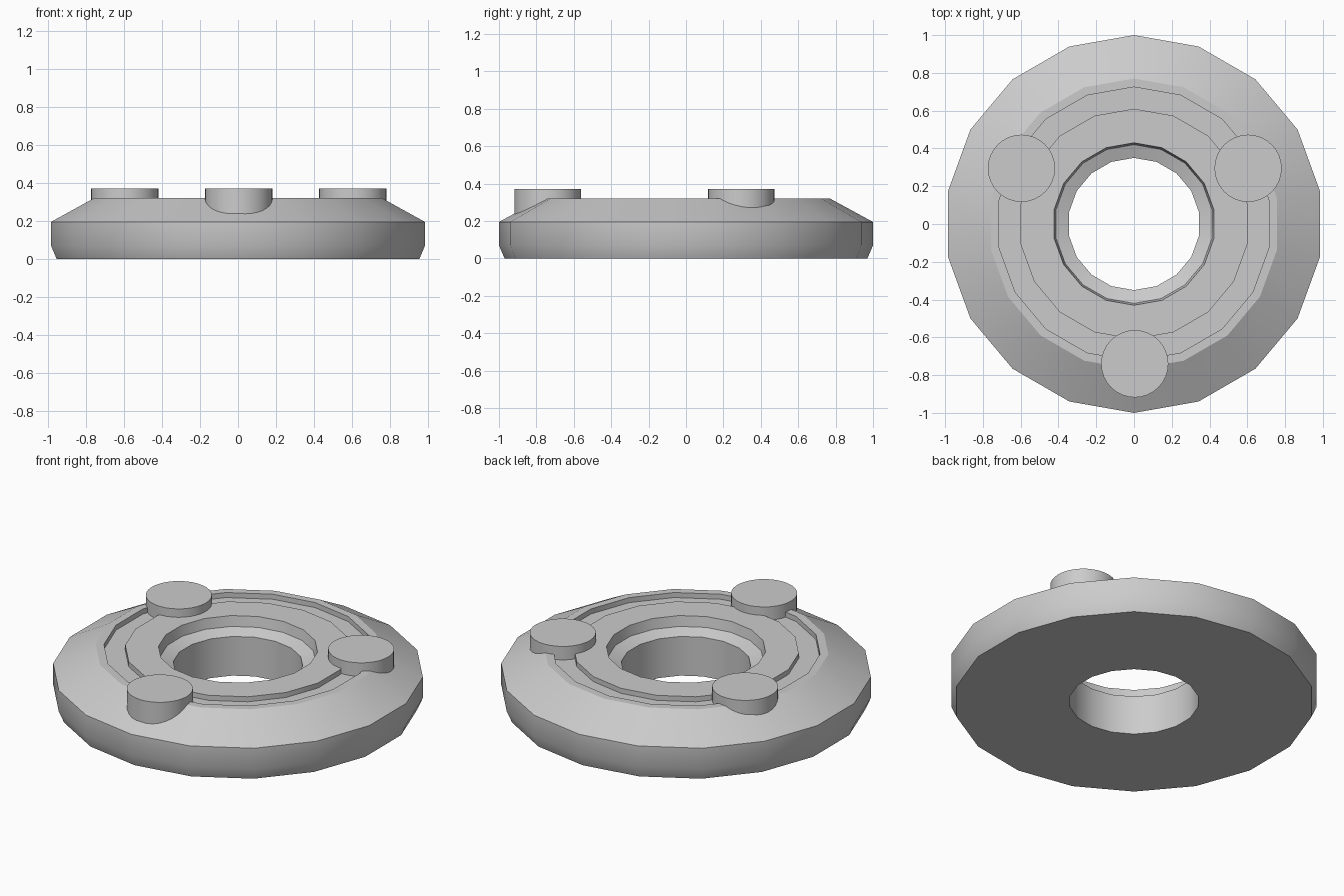
import bpy
import bmesh
from math import sin, cos, pi, radians

cube = bpy.data.objects.get("Cube")
if cube:
    bpy.data.objects.remove(cube, do_unlink=True)

GREY = (0.6, 0.6, 0.6, 1.0)
grey = bpy.data.materials.new("light_grey")
grey.use_nodes = True
grey.diffuse_color = GREY
grey.node_tree.nodes["Principled BSDF"].inputs["Base Color"].default_value = GREY


def finish(name, bm):
    """Turn a bmesh into a smooth-shaded grey object with sharp corners."""
    bmesh.ops.recalc_face_normals(bm, faces=bm.faces)
    mesh = bpy.data.meshes.new(name)
    bm.to_mesh(mesh)
    bm.free()
    mesh.materials.append(grey)
    obj = bpy.data.objects.new(name, mesh)
    bpy.context.collection.objects.link(obj)
    bpy.ops.object.select_all(action='DESELECT')
    obj.select_set(True)
    bpy.context.view_layer.objects.active = obj
    bpy.ops.object.shade_smooth_by_angle(angle=radians(25))
    return obj


def lathe(name, profile, sides):
    """Revolve a closed (radius, height) profile, with a corner on the y axis."""
    bm = bmesh.new()
    rings = []
    for r, z in profile:
        angles = [pi / 2 + 2 * pi * i / sides for i in range(sides)]
        rings.append([bm.verts.new((r * cos(a), r * sin(a), z)) for a in angles])
    for k, ring in enumerate(rings):
        upper = rings[(k + 1) % len(rings)]
        for i in range(sides):
            j = (i + 1) % sides
            bm.faces.new((ring[i], ring[j], upper[j], upper[i]))
    return finish(name, bm)


# Ring body: chamfered rim, shallow groove on top, stepped centre hole
lathe("ring_body", [
    (0.35, 0), (0.97, 0), (1.0, 0.07), (1.0, 0.195), (0.77, 0.32),
    (0.725, 0.32), (0.725, 0.29), (0.61, 0.29), (0.61, 0.32),
    (0.43, 0.32), (0.42, 0.26), (0.35, 0.233),
], 18)

# Three round studs standing over the groove
STUDS = {"front_stud": (0.004, -0.74), "left_stud": (0.604, 0.295),
         "right_stud": (-0.596, 0.295)}
for name, (x, y) in STUDS.items():
    bm = bmesh.new()
    bmesh.ops.create_cone(bm, cap_ends=True, segments=32,
                          radius1=0.178, radius2=0.178, depth=0.15)
    stud = finish(name, bm)
    stud.location = (x, y, 0.295)
